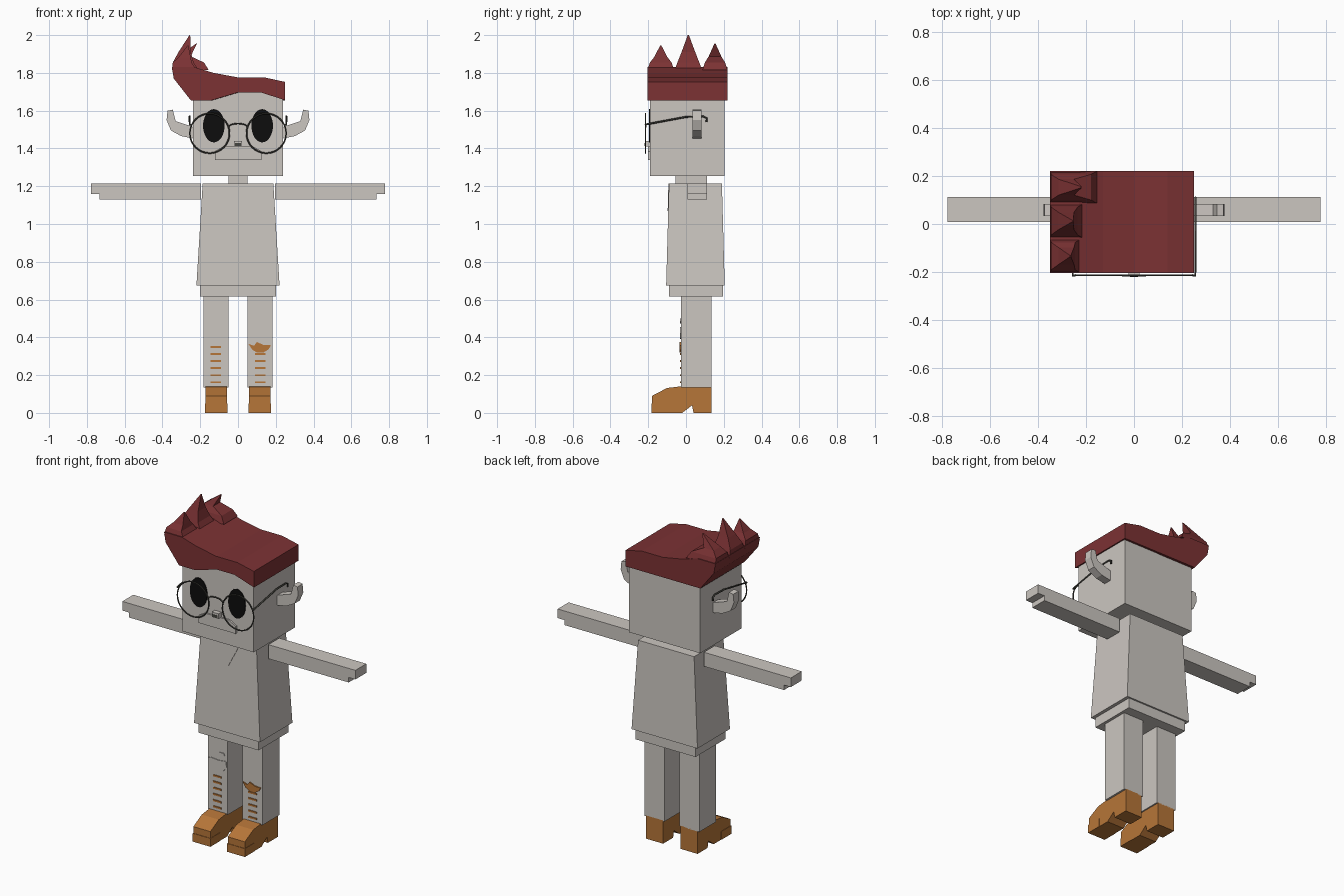
import bpy, bmesh, math
from mathutils import Vector

if "Cube" in bpy.data.objects:
    bpy.data.objects.remove(bpy.data.objects["Cube"], do_unlink=True)


def material(name, r, g, b):
    m = bpy.data.materials.new(name)
    m.use_nodes = True
    m.diffuse_color = (r, g, b, 1)
    m.node_tree.nodes["Principled BSDF"].inputs["Base Color"].default_value = (r, g, b, 1)
    return m


GREY = material("warm_grey", 0.60, 0.565, 0.53)
RED = material("dark_red", 0.20, 0.032, 0.034)
TAN = material("tan_leather", 0.47, 0.18, 0.04)
BLACK = material("black", 0.004, 0.004, 0.004)
WIRE = material("dark_wire", 0.06, 0.06, 0.05)


def loft(name, rings, mat):
    """Skin a list of equal-length point rings and cap both ends."""
    bm = bmesh.new()
    loops = [[bm.verts.new(p) for p in ring] for ring in rings]
    n = len(loops[0])
    for a, b in zip(loops, loops[1:]):
        for i in range(n):
            j = (i + 1) % n
            bm.faces.new((a[i], a[j], b[j], b[i]))
    bm.faces.new(loops[0])
    bm.faces.new(loops[-1])
    bmesh.ops.recalc_face_normals(bm, faces=bm.faces)
    me = bpy.data.meshes.new(name)
    bm.to_mesh(me)
    bm.free()
    me.materials.append(mat)
    ob = bpy.data.objects.new(name, me)
    bpy.context.collection.objects.link(ob)
    return ob


def rect(x0, x1, y0, y1, z):
    return [(x0, y0, z), (x1, y0, z), (x1, y1, z), (x0, y1, z)]


def box(name, x, y, z, mat=GREY):
    return loft(name, [rect(*x, *y, h) for h in z], mat)


def slab(name, pts, y0, y1, mat=GREY, back=None):
    """Extrude an x-z outline along y, optionally into a second outline."""
    return loft(name, [[(x, y0, z) for x, z in pts],
                       [(x, y1, z) for x, z in back or pts]], mat)


def wire(name, pts, radius=0.004):
    cu = bpy.data.curves.new(name, 'CURVE')
    cu.dimensions = '3D'
    cu.bevel_depth = radius
    cu.bevel_resolution = 1
    sp = cu.splines.new('POLY')
    sp.points.add(len(pts) - 1)
    for p, co in zip(sp.points, pts):
        p.co = (*co, 1)
    cu.materials.append(WIRE)
    bpy.context.collection.objects.link(bpy.data.objects.new(name, cu))


# Head, neck and torso
box("head", (-0.238, 0.238), (-0.19, 0.205), (1.255, 1.72))
box("neck", (-0.05, 0.05), (-0.055, 0.11), (1.2, 1.26))
loft("shirt", [rect(-0.22, 0.22, -0.105, 0.205, 0.675),
               rect(-0.187, 0.187, -0.09, 0.19, 1.215)], GREY)
box("hips", (-0.2, 0.2), (-0.09, 0.195), (0.615, 0.68))

# Neckline plate follows the slope of the shirt front
loft("neckline", [[(x, y - d, z) for x, y, z in
                   ((-0.075, -0.09, 1.215), (0.075, -0.09, 1.215), (0, -0.094, 1.07))]
                  for d in (-0.002, 0.003)], GREY)

# Hair: arched hem at the front, straight hem at the back
top = [(0.25, 1.752), (0.14, 1.776), (0, 1.776), (-0.13, 1.80),
       (-0.23, 1.83), (-0.35, 1.83), (-0.34, 1.77)]
hem = [(-0.25, 1.655), (-0.14, 1.655), (0, 1.697), (0.12, 1.697), (0.25, 1.655)]
slab("hair", top + hem, -0.205, 0.22, RED, top + [(x, 1.655) for x, z in hem])

# Leaning hair spikes
for label, y0, y1, inner, tx, tz in (("front", -0.205, -0.062, -0.22, -0.265, 1.945),
                                     ("middle", -0.06, 0.085, -0.21, -0.255, 2.0),
                                     ("back", 0.087, 0.22, -0.155, -0.22, 1.955)):
    yc, h = (y0 + y1) / 2, (y1 - y0) / 2
    zm = 1.82 + (tz - 1.82) * 0.5
    loft("hair_spike_" + label, [
        rect(-0.35, inner, y0, y1, 1.815),
        rect(-0.345, inner - 0.025, yc - h * 0.8, yc + h * 0.8, 1.855),
        rect(-0.315, -0.25, yc - h * 0.5, yc + h * 0.5, zm),
        rect(tx - 0.002, tx + 0.002, yc - 0.003, yc + 0.003, tz)], RED)

# Face
slab("muzzle", [(-0.123, 1.34), (0.125, 1.34), (0.125, 1.385),
                (0.08, 1.41), (-0.08, 1.41), (-0.123, 1.385)], -0.2, -0.185)
box("nose", (-0.022, 0.022), (-0.218, -0.185), (1.41, 1.44))
box("nose_underside", (-0.016, 0.016), (-0.22, -0.217), (1.414, 1.428), WIRE)

ear = [(0.23, 1.505), (0.24, 1.515), (0.33, 1.545), (0.345, 1.605), (0.373, 1.6),
       (0.378, 1.55), (0.355, 1.495), (0.30, 1.465), (0.23, 1.452)]
boot = [(0.135, 0.14), (-0.03, 0.14), (-0.10, 0.132), (-0.18, 0.09), (-0.18, 0),
        (-0.02, 0), (0.032, 0.04), (0.04, 0), (0.135, 0)]

# Paired parts
for side, s in (("left", 1), ("right", -1)):
    # Eye
    bpy.ops.mesh.primitive_cylinder_add(vertices=32, radius=1, depth=1,
                                        location=(s * 0.128, -0.191, 1.52),
                                        rotation=(math.pi / 2, 0, 0))
    eye = bpy.context.object
    eye.name = side + "_eye"
    eye.scale = (0.057, 0.088, 0.009)
    eye.data.materials.append(BLACK)

    # Spectacle rim and temple
    bpy.ops.mesh.primitive_torus_add(major_segments=32, minor_segments=6,
                                     major_radius=0.105, minor_radius=0.004,
                                     location=(s * 0.15, -0.214, 1.48),
                                     rotation=(math.pi / 2, 0, 0))
    rim = bpy.context.object
    rim.name = side + "_spectacle_rim"
    rim.data.materials.append(WIRE)
    wire(side + "_spectacle_temple", [(s * x, y, z) for x, y, z in (
        (0.244, -0.214, 1.525), (0.256, -0.214, 1.527), (0.256, 0, 1.567),
        (0.256, 0.09, 1.57), (0.256, 0.11, 1.56), (0.256, 0.108, 1.54))], 0.005)

    # Ear, arm with stepped hand, leg
    slab(side + "_ear", [(s * x, z) for x, z in ear], 0.034, 0.083)
    slab(side + "_arm", [(s * x, z) for x, z in (
        (0.197, 1.215), (0.778, 1.215), (0.778, 1.16),
        (0.733, 1.16), (0.733, 1.13), (0.197, 1.13))], 0.008, 0.112)
    box(side + "_leg", sorted((s * 0.05, s * 0.183)), (-0.027, 0.135), (0.135, 0.62))

    # Boot and its sole
    loft(side + "_boot", [[(s * x, y, z) for y, z in boot] for x in (0.058, 0.172)], TAN)
    loft(side + "_boot_welt", [rect(s * 0.056, s * 0.174, -0.183, -0.09, z)
                               for z in (0, 0.05)], TAN)

    # Lacing stripes
    for i in range(6):
        z = 0.162 + i * 0.0375
        box(f"{side}_lace_{i + 1}", sorted((s * 0.09, s * 0.145)),
            (-0.032, -0.025), (z - 0.005, z + 0.005), TAN)

# Spectacle bridge
wire("spectacle_bridge", [(0.05 * math.cos(a), -0.214, 1.512 + 0.02 * math.sin(a))
                          for a in (math.pi * i / 8 for i in range(9))])

# Knee patches
slab("right_knee_patch", [(-0.175, 0.45), (-0.16, 0.455), (-0.11, 0.45), (-0.06, 0.455),
                          (-0.055, 0.42), (-0.075, 0.395), (-0.13, 0.39), (-0.165, 0.41)],
     -0.031, -0.025)
slab("right_small_patch", [(-0.125, 0.475), (-0.105, 0.5), (-0.075, 0.5),
                           (-0.068, 0.485), (-0.1, 0.472)], -0.031, -0.025)
slab("left_knee_patch", [(0.055, 0.365), (0.085, 0.355), (0.10, 0.375), (0.135, 0.36),
                         (0.175, 0.358), (0.16, 0.335), (0.135, 0.32), (0.10, 0.32),
                         (0.075, 0.335)], -0.034, -0.025, TAN)
